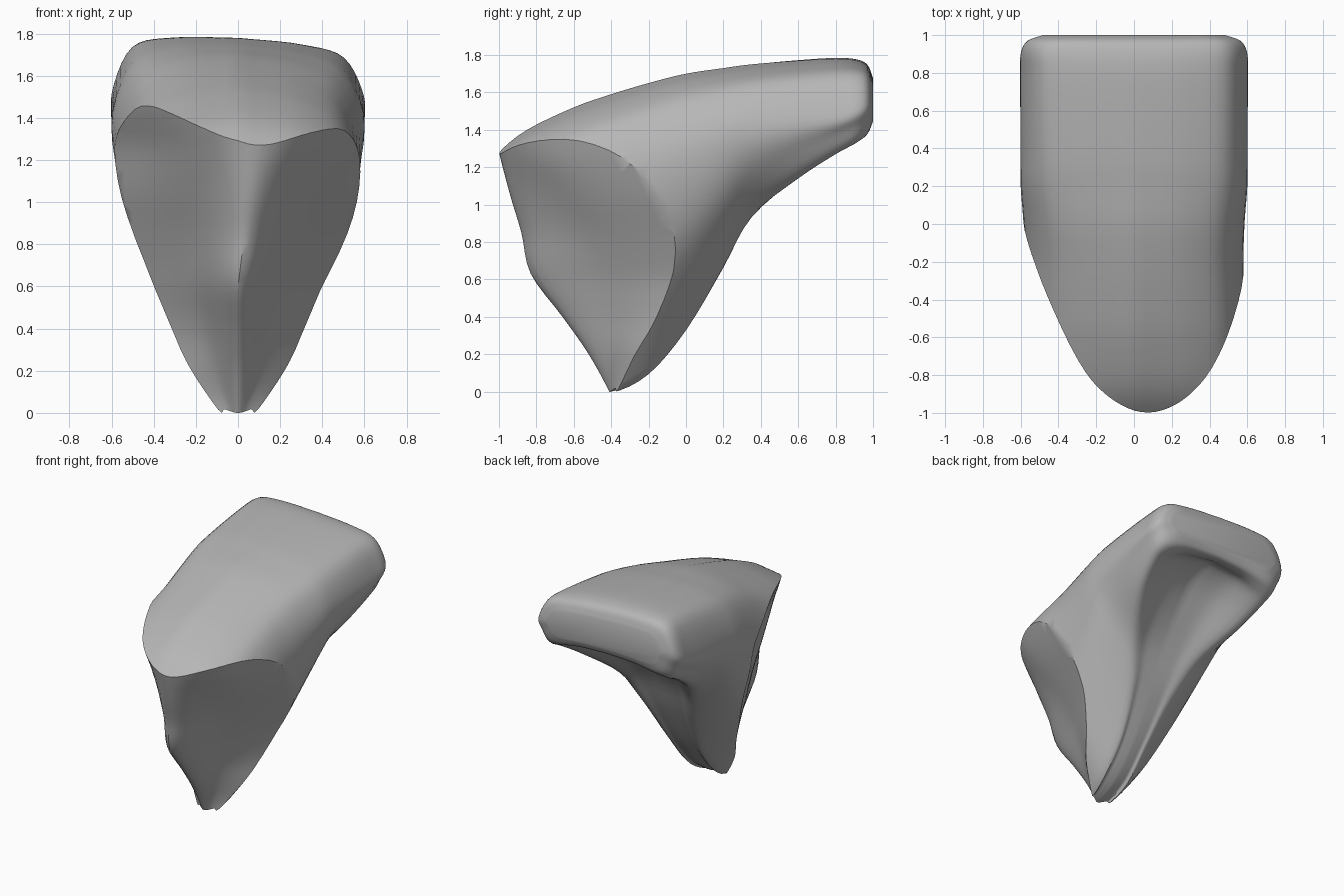
import bpy, bmesh
from mathutils import Vector

if "Cube" in bpy.data.objects:
    bpy.data.objects.remove(bpy.data.objects["Cube"])


def spline(points, steps):
    """Catmull-Rom curve through tuples of any length."""
    pts = [Vector(p) for p in points]
    pts = [2 * pts[0] - pts[1]] + pts + [2 * pts[-1] - pts[-2]]
    out = []
    for a, b, c, d in zip(pts, pts[1:], pts[2:], pts[3:]):
        for i in range(steps):
            t = i / steps
            out.append(0.5 * (2 * b + (c - a) * t + (2 * a - 5 * b + 4 * c - d) * t * t
                              + (3 * b - a - 3 * c + d) * t ** 3))
    return out + [pts[-2]]


def ramp(value, low, high):
    return min(1, max(0, (value - low) / (high - low)))


def loft(name, rings):
    """Skin closed rings of equal length and cap both ends."""
    bm = bmesh.new()
    loops = [[bm.verts.new(p) for p in ring] for ring in rings]
    for a, b in zip(loops, loops[1:]):
        for i in range(len(a)):
            j = (i + 1) % len(a)
            bm.faces.new((a[i], a[j], b[j], b[i]))
    for end in (loops[0], loops[-1]):
        bm.faces.new(end)
    bmesh.ops.recalc_face_normals(bm, faces=bm.faces)
    mesh = bpy.data.meshes.new(name)
    bm.to_mesh(mesh)
    bm.free()
    obj = bpy.data.objects.new(name, mesh)
    bpy.context.collection.objects.link(obj)
    return obj


# Body stations: y, half width, top, widest height, rim x, rim height, underside middle
stations = [
    (-1.10, .60, 1.15, .85, .12, .03, .00),
    (-1.00, .60, 1.28, .95, .12, .03, .00),
    (-.85, .60, 1.40, 1.0, .12, .03, .00),
    (-.60, .60, 1.52, 1.03, .12, .03, .00),
    (-.40, .59, 1.59, 1.08, .12, .04, .00),
    (-.20, .58, 1.65, 1.15, .15, .14, .10),
    (.00, .585, 1.70, 1.25, .16, .37, .33),
    (.20, .60, 1.73, 1.35, .22, .69, .68),
    (.35, .60, 1.75, 1.40, .31, .94, 1.0),
    (.60, .60, 1.77, 1.45, .43, 1.14, 1.32),
    (.80, .60, 1.78, 1.48, .48, 1.27, 1.44),
    (.91, .595, 1.77, 1.52, .49, 1.33, 1.41),
    (.97, .56, 1.74, 1.55, .45, 1.38, 1.41),
    (1.0, .48, 1.67, 1.56, .39, 1.45, 1.46),
]


def section(y, w, top, wide, rx, rz, mid):
    drop = top - wide
    # The upper surface is domed in front and flatter behind
    half = spline([(0, top), (.5 * w, top - (.09 - .05 * y) * drop),
                   (.84 * w, top - (.33 - .1 * y) * drop), (w, wide),
                   (rx + .76 * (w - rx), (wide + rz) / 2), (rx, rz),
                   (rx * .5, rz + .7 * (mid - rz)), (0, mid)], 5)
    ring = [(p.x, p.y) for p in half] + [(-p.x, p.y) for p in half[-2:0:-1]]
    # It also leans slightly down towards the left
    return [(x, y, z - .055 * x * ramp(z, 1.4, 1.75)) for x, z in ring]


body = loft("carved_body", [section(*s) for s in spline(stations, 4)])

# Front faces: height, ridge y, corner x, corner y, bluntness of the ridge
front = [
    (-.10, -.37, .05, -.35, .5),
    (.00, -.41, .08, -.37, .5),
    (.20, -.52, .23, -.26, .5),
    (.40, -.66, .33, -.13, .5),
    (.63, -.83, .44, -.01, .48),
    (.85, -.88, .52, .00, .42),
    (1.05, -.94, .56, -.07, .35),
    (1.28, -1.0, .58, -.16, .25),
    (1.50, -1.05, .62, -.24, .22),
    (1.90, -1.10, .66, -.30, .2),
]


def front_section(z, ridge, cx, cy, k):
    depth = cy - ridge
    half = [(.5 * cx, ridge + k * depth), (cx, cy), (1.5 * cx, cy + .6 * depth)]
    edge = spline([(-x, y) for x, y in half[::-1]] + [(0, ridge)] + half, 8)
    ring = [(p.x, p.y) for p in edge] + [(1.5 * cx, 2), (-1.5 * cx, 2)]
    shift = .08 * ramp(z, .6, 1.25)
    return [(x + shift, y, z) for x, y in ring]


# Trim the body to the two front faces
trim = loft("front_trim", [front_section(*s) for s in spline(front, 4)])
trim.hide_render = True
cut = body.modifiers.new("front_cut", 'BOOLEAN')
cut.operation, cut.solver, cut.object = 'INTERSECT', 'EXACT', trim
bpy.context.view_layer.objects.active = body
body.select_set(True)
bpy.ops.object.modifier_apply(modifier=cut.name)
bpy.data.objects.remove(trim)

# Single plain grey material
grey = bpy.data.materials.new("stone_grey")
grey.use_nodes = True
grey.diffuse_color = (.47, .47, .47, 1)
grey.node_tree.nodes["Principled BSDF"].inputs["Base Color"].default_value = (.47, .47, .47, 1)
body.data.materials.clear()
body.data.materials.append(grey)
bpy.ops.object.shade_smooth_by_angle(angle=.65)
